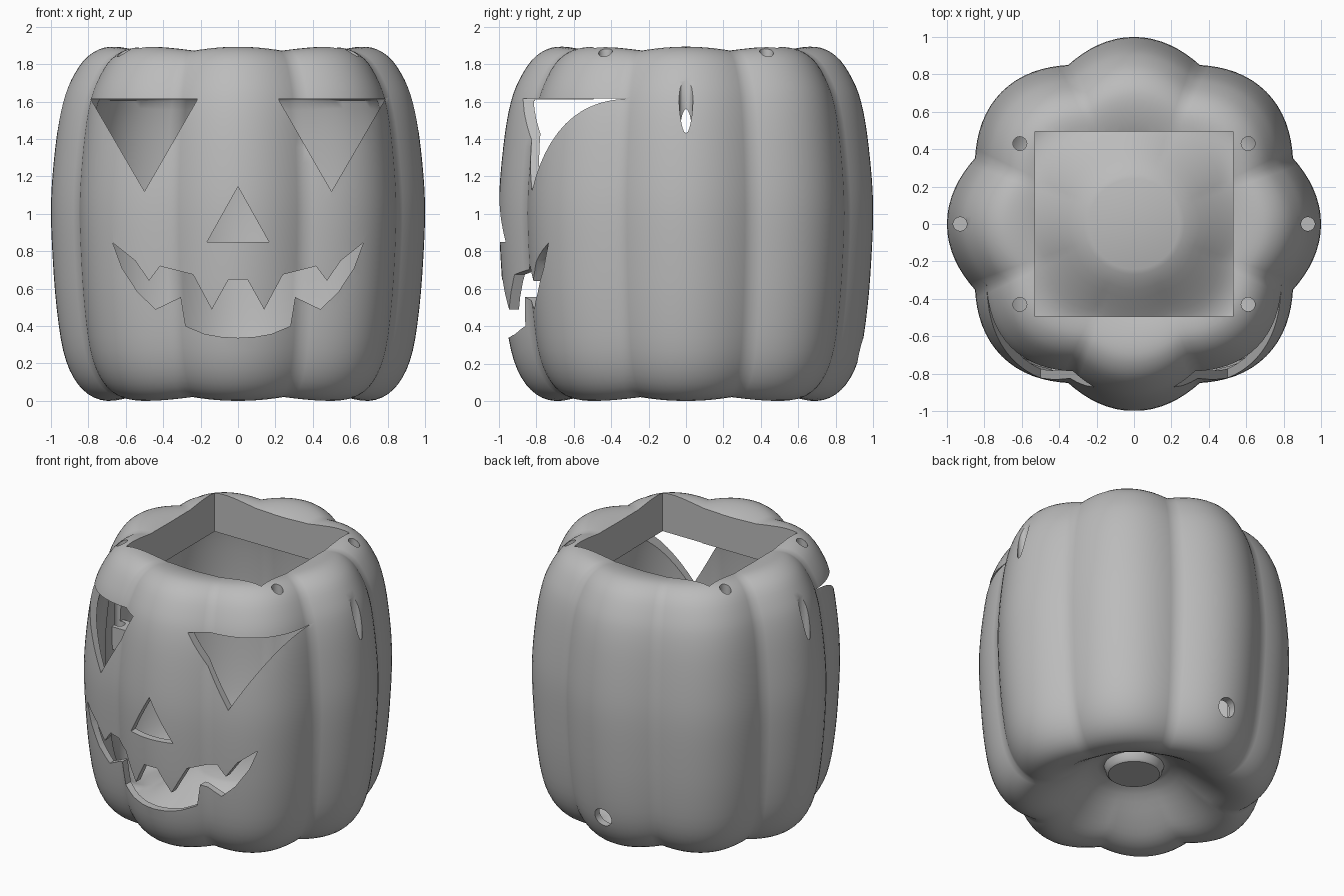
import bpy, bmesh, math
from mathutils import Vector

if "Cube" in bpy.data.objects:
    bpy.data.objects.remove(bpy.data.objects["Cube"], do_unlink=True)

MID, CEILING, WALL, SEGMENTS = 0.945, 1.612, 0.05, 128

grey = bpy.data.materials.new("plain grey")
grey.use_nodes = True
grey.diffuse_color = (0.5, 0.5, 0.5, 1)
grey.node_tree.nodes["Principled BSDF"].inputs["Base Color"].default_value = (0.5, 0.5, 0.5, 1)


def finish(name, bm):
    bmesh.ops.recalc_face_normals(bm, faces=bm.faces)
    mesh = bpy.data.meshes.new(name)
    bm.to_mesh(mesh)
    bm.free()
    mesh.materials.append(grey)
    obj = bpy.data.objects.new(name, mesh)
    bpy.context.collection.objects.link(obj)
    return obj


def smooth_path(points, steps=3):
    """Catmull-Rom curve through the profile points."""
    pts = [Vector(p) for p in points]
    pts = [2 * pts[0] - pts[1]] + pts + [2 * pts[-1] - pts[-2]]
    path = []
    for a, b, c, d in zip(pts, pts[1:], pts[2:], pts[3:]):
        for i in range(steps):
            t = i / steps
            path.append(0.5 * (2 * b + (c - a) * t + (2 * a - 5 * b + 4 * c - d) * t * t
                               + (3 * b - a - 3 * c + d) * t ** 3))
    return path + [pts[-2]]


def lobed_solid(name, path, top=9):
    """Revolve a profile, pinching it into eight lobes away from the axis."""
    bm = bmesh.new()
    rings = []
    for r, z in path:
        fade = min(1, max(0, (r - 0.25) / 0.3))
        ring = []
        for i in range(SEGMENTS):
            a = math.tau * i / SEGMENTS
            dip = fade * (1 - abs(math.cos(4 * a)))
            rr = r * (1 - 0.08 * dip)
            zz = min(top, MID + (z - MID) * (1 - 0.022 * dip))
            ring.append(bm.verts.new((rr * math.cos(a), rr * math.sin(a), zz)))
        rings.append(ring)
    for low, high in zip(rings, rings[1:]):
        for i in range(SEGMENTS):
            j = (i + 1) % SEGMENTS
            bm.faces.new((low[i], low[j], high[j], high[i]))
    bm.faces.new(rings[0])
    bm.faces.new(rings[-1])
    return finish(name, bm)


def prism(name, outline, y0=-1.3, y1=-0.15):
    """Extrude a front outline of (x, z) points along y."""
    bm = bmesh.new()
    face = bm.faces.new([bm.verts.new((x, y0, z)) for x, z in outline])
    ext = bmesh.ops.extrude_face_region(bm, geom=[face])
    bmesh.ops.translate(bm, vec=(0, y1 - y0, 0),
                        verts=[v for v in ext["geom"] if isinstance(v, bmesh.types.BMVert)])
    return finish(name, bm)


def block(name, x0, x1, y0, y1, z0, z1):
    return prism(name, [(x0, z0), (x1, z0), (x1, z1), (x0, z1)], y0, y1)


def rod(name, radius, depth, location, tilt=0):
    bm = bmesh.new()
    bmesh.ops.create_cone(bm, cap_ends=True, segments=24, radius1=radius,
                          radius2=radius, depth=depth)
    obj = finish(name, bm)
    obj.location = location
    obj.rotation_euler.x = tilt
    return obj


def combine(target, tool, operation="DIFFERENCE"):
    tool.hide_render = True
    bpy.context.view_layer.update()
    mod = target.modifiers.new("cut", "BOOLEAN")
    mod.operation, mod.solver, mod.object = operation, "EXACT", tool
    bpy.context.view_layer.objects.active = target
    bpy.ops.object.modifier_apply(modifier=mod.name)
    bpy.data.objects.remove(tool, do_unlink=True)


# Outer skin: peg under the base, dimple, bulging side, rounded top
peg = [(0.165, 0.187), (0.18, 0.2), (0.192, 0.245)]
skin = smooth_path([(0.21, 0.25), (0.3, 0.21), (0.45, 0.1), (0.58, 0.022), (0.7, 0),
                    (0.8, 0.035), (0.88, 0.125), (0.935, 0.27), (0.97, 0.5), (0.99, 0.75),
                    (1, 1), (0.992, 1.2), (0.966, 1.44), (0.935, 1.6), (0.894, 1.71),
                    (0.825, 1.82), (0.745, 1.878), (0.66, 1.893), (0.55, 1.875),
                    (0.43, 1.83), (0.25, 1.76)])
shell = lobed_solid("pumpkin_shell", [Vector(p) for p in peg] + skin)

# Hollow inside with a flat ceiling
inner = []
for a, b in zip(skin, skin[1:]):
    d = (b - a).normalized()
    p = (a + b) / 2 + WALL * Vector((-d.y, d.x))
    inner.append(p)
    if p.y > CEILING + 0.03:
        break
combine(shell, lobed_solid("cavity", inner, CEILING))

# Small ledges on the inner side walls
for side in (-1, 1):
    x0, x1 = sorted((side * 0.84, side * 0.965))
    combine(shell, block("ledge", x0, x1, -0.065, 0.065, 0.88, 1.04), "UNION")

# Square opening in the top
combine(shell, block("top_opening", -0.53, 0.53, -0.495, 0.495, 1.5, 2.1))

# Eyes and nose
for side in (-1, 1):
    combine(shell, prism("eye_cut", [(side * 0.788, 1.615), (side * 0.215, 1.615),
                                     (side * 0.5, 1.12)]))
combine(shell, prism("nose_cut", [(0, 1.145), (-0.165, 0.85), (0.165, 0.85)]))

# Toothed mouth, mirrored from one half
upper = [(0.05, 0.65), (0.14, 0.488), (0.24, 0.675), (0.417, 0.72), (0.476, 0.642),
         (0.55, 0.75), (0.67, 0.845)]
lower = [(0.62, 0.71), (0.535, 0.58), (0.44, 0.49), (0.305, 0.555), (0.28, 0.4),
         (0.18, 0.358), (0.09, 0.342)]
half = upper + lower
mouth = half + [(0, 0.337)] + [(-x, z) for x, z in reversed(half)]
combine(shell, prism("mouth_cut", mouth))

# Vertical fixing holes and the cable hole low in the back
for side in (-1, 1):
    for y in (-0.43, 0.43):
        combine(shell, rod("top_hole", 0.037, 0.6, (side * 0.61, y, 1.8)))
    combine(shell, rod("side_hole", 0.037, 1.05, (side * 0.93, 0, 1.475)))
combine(shell, rod("cable_hole", 0.065, 0.6, (0, 0.95, 0.27), math.pi / 2))

# Smooth shading with crisp cut edges
bpy.ops.object.select_all(action="DESELECT")
shell.select_set(True)
bpy.context.view_layer.objects.active = shell
bpy.ops.object.shade_smooth_by_angle(angle=math.radians(40))
